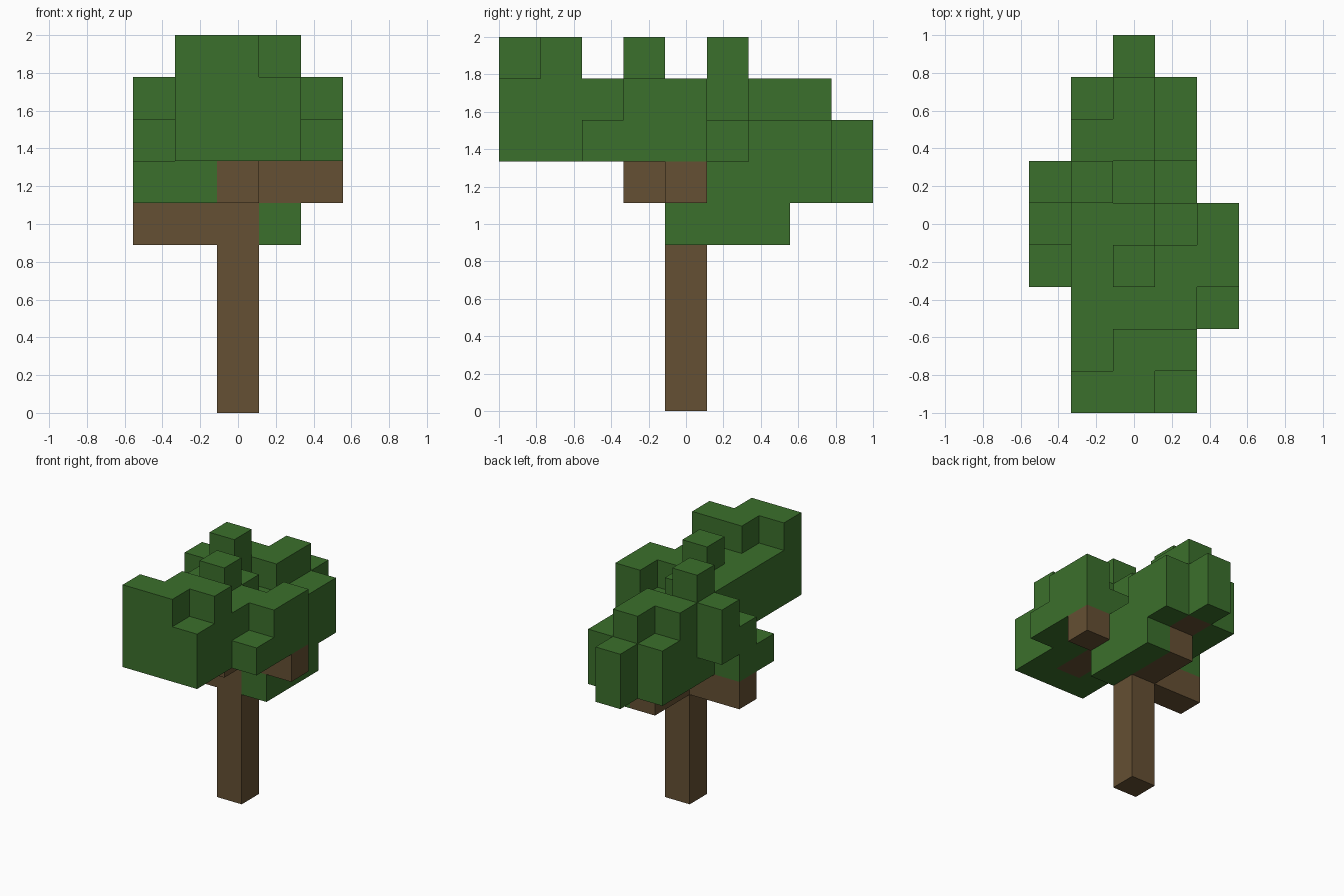
import bpy
import bmesh
from mathutils import Vector
from itertools import product

if "Cube" in bpy.data.objects:
    bpy.data.objects.remove(bpy.data.objects["Cube"], do_unlink=True)

U = 2 / 9  # block size


def material(name, rgb):
    m = bpy.data.materials.new(name)
    m.use_nodes = True
    m.diffuse_color = (*rgb, 1)
    bsdf = next(n for n in m.node_tree.nodes if n.type == "BSDF_PRINCIPLED")
    bsdf.inputs["Base Color"].default_value = (*rgb, 1)
    bsdf.inputs["Roughness"].default_value = 0.9
    return m


def blocks(x, y, z):
    """All cells in inclusive ranges along each axis."""
    spans = [range(a, b + 1) for a, b in (x, y, z)]
    return set(product(*spans))


def build(name, cells, solid, mat):
    """Mesh the faces of cells that are not covered by another block."""
    bm = bmesh.new()
    for c in cells:
        centre = Vector(c) + Vector((0, 0, 0.5))
        for axis in range(3):
            for sign in (-1, 1):
                n = Vector((0, 0, 0))
                n[axis] = sign
                if tuple(int(a + b) for a, b in zip(c, n)) in solid:
                    continue
                u = Vector((0, 0, 0))
                u[(axis + 1) % 3] = 0.5
                v = n.cross(u)
                mid = centre + n / 2
                ring = (mid - u - v, mid + u - v, mid + u + v, mid - u + v)
                bm.faces.new([bm.verts.new(p * U) for p in ring])
    bmesh.ops.remove_doubles(bm, verts=bm.verts, dist=0.001)
    # merge coplanar squares into large flat faces
    bmesh.ops.dissolve_limit(bm, angle_limit=0.01, verts=bm.verts, edges=bm.edges)
    mesh = bpy.data.meshes.new(name)
    bm.to_mesh(mesh)
    bm.free()
    mesh.materials.append(mat)
    bpy.context.collection.objects.link(bpy.data.objects.new(name, mesh))


# Wood: trunk and four stepped branches
wood = {
    "trunk": blocks((0, 0), (0, 0), (0, 5)),
    "right_branch": blocks((-2, -1), (0, 0), (4, 4)),
    "left_branch": blocks((1, 2), (0, 0), (5, 5)),
    "front_branch": blocks((0, 0), (-1, -1), (5, 5)) | blocks((0, 0), (-3, -2), (6, 6)),
    "back_branch": blocks((0, 0), (1, 2), (4, 4)) | blocks((0, 0), (3, 3), (5, 5)),
}
wood_cells = set().union(*wood.values())

# Leaves: clumps around each branch
leaves = {
    "front_leaves": blocks((-1, 1), (-4, -2), (6, 7))
    | blocks((-1, 0), (-4, -4), (8, 8))
    | blocks((0, 1), (-3, -3), (8, 8)),
    "crown_leaves": blocks((-1, 0), (-1, 0), (6, 7))
    | blocks((0, 0), (-1, -1), (8, 8))
    | blocks((-1, 0), (1, 1), (5, 6))
    | blocks((-1, -1), (1, 1), (7, 8)),
    "left_leaves": blocks((1, 2), (-1, -1), (6, 7))
    | blocks((2, 2), (0, 0), (6, 7))
    | blocks((2, 2), (-2, -2), (6, 6))
    | blocks((1, 1), (0, 0), (6, 6)),
    "right_leaves": blocks((-2, -1), (-1, 0), (5, 5))
    | blocks((-2, -2), (0, 0), (6, 6))
    | blocks((-2, -2), (1, 1), (6, 7)),
    "back_leaves": blocks((-1, 1), (2, 3), (5, 6))
    | blocks((0, 0), (2, 3), (7, 7))
    | blocks((-1, -1), (2, 2), (7, 7))
    | blocks((0, 0), (4, 4), (5, 6))
    | blocks((1, 1), (0, 2), (4, 4))
    | blocks((1, 1), (1, 1), (5, 5)),
}
solid = wood_cells.union(*leaves.values())

bark = material("bark_brown", (0.130, 0.080, 0.033))
leaf = material("leaf_green", (0.044, 0.162, 0.025))
for part, cells in wood.items():
    build(part, cells, solid, bark)
for part, cells in leaves.items():
    build(part, cells - wood_cells, solid, leaf)
